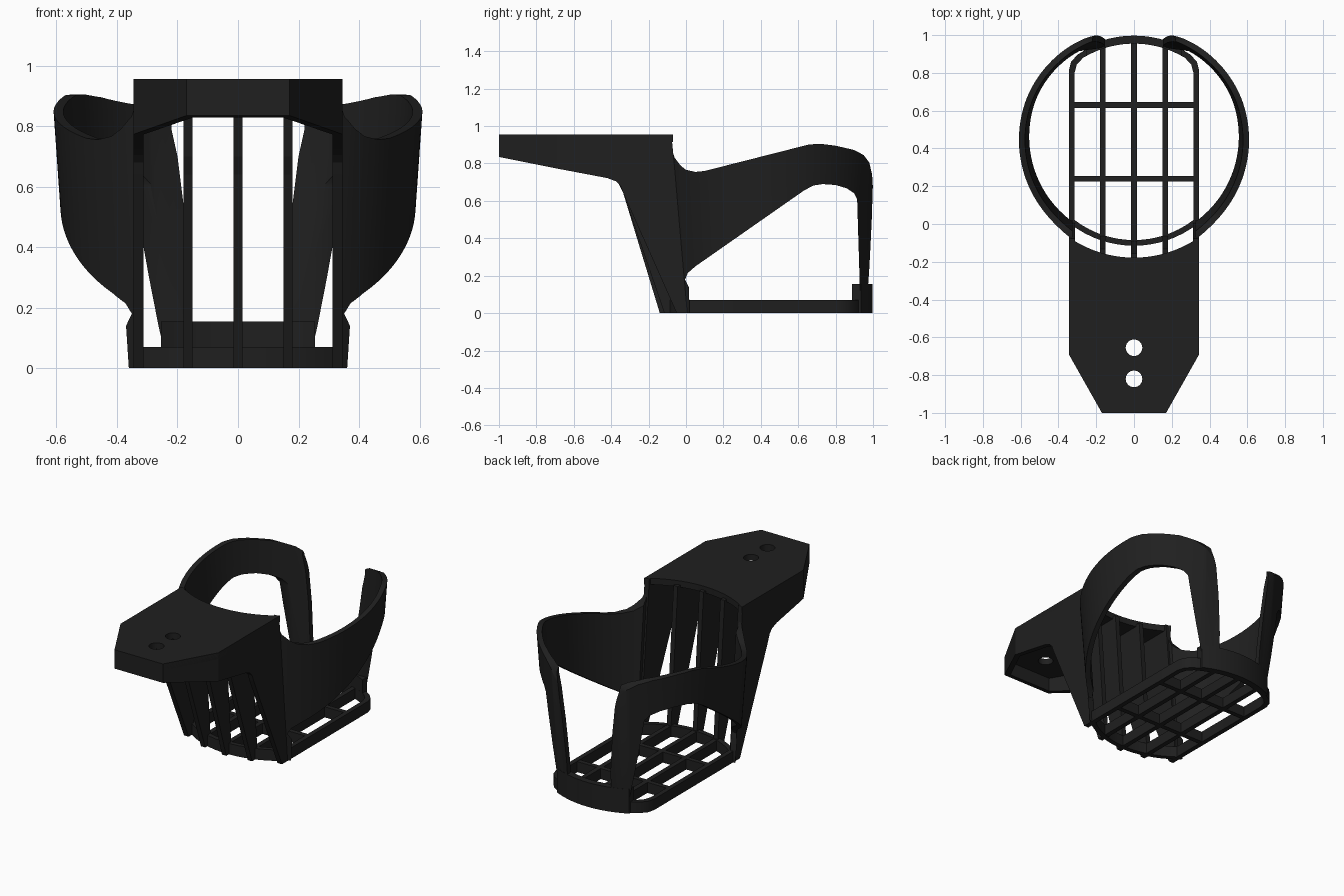
import bpy, bmesh, math
from mathutils import Vector

if "Cube" in bpy.data.objects:
    bpy.data.objects.remove(bpy.data.objects["Cube"])

C = 0.435                      # y of the cup axis
mat = bpy.data.materials.new("dark_plastic")
mat.diffuse_color = (0.014, 0.014, 0.014, 1)
mat.use_nodes = True
mat.node_tree.nodes["Principled BSDF"].inputs["Base Color"].default_value = mat.diffuse_color


def finish(name, bm):
    bmesh.ops.recalc_face_normals(bm, faces=bm.faces[:])
    me = bpy.data.meshes.new(name)
    bm.to_mesh(me)
    bm.free()
    me.materials.append(mat)
    ob = bpy.data.objects.new(name, me)
    bpy.context.collection.objects.link(ob)
    return ob


def prism(name, pts, axis, a, b, low=None):
    """Extrude a 2D outline along an axis; low(y) reshapes the underside of z prisms."""
    bm = bmesh.new()
    def place(p, t):
        return {"x": (t, p[0], p[1]), "y": (p[0], t, p[1]), "z": (p[0], p[1], t)}[axis]
    lo = [bm.verts.new(place(p, a)) for p in pts]
    hi = [bm.verts.new(place(p, b)) for p in pts]
    if low:
        for v in lo:
            v.co.z = low(v.co.y)
    bm.faces.new(lo)
    bm.faces.new(hi)
    for i in range(len(pts)):
        j = (i + 1) % len(pts)
        bm.faces.new((lo[i], lo[j], hi[j], hi[i]))
    return finish(name, bm)


def ring(name, loops):
    """Closed tube of quads through equal-length 3D loops."""
    bm = bmesh.new()
    vs = [[bm.verts.new(p) for p in l] for l in loops]
    n = len(vs[0])
    for k in range(len(vs)):
        a, b = vs[k], vs[(k + 1) % len(vs)]
        for i in range(n):
            j = (i + 1) % n
            bm.faces.new((a[i], a[j], b[j], b[i]))
    return finish(name, bm)


def boolean(ob, cutter, op):
    m = ob.modifiers.new("cut", "BOOLEAN")
    m.operation, m.object, m.solver = op, cutter, "EXACT"
    bpy.context.view_layer.objects.active = ob
    bpy.ops.object.modifier_apply(modifier=m.name)
    bpy.data.objects.remove(cutter)


def smooth(ob):
    bpy.ops.object.select_all(action="DESELECT")
    ob.select_set(True)
    bpy.context.view_layer.objects.active = ob
    bpy.ops.object.shade_smooth_by_angle(angle=math.radians(30))


def arc_y(r, x, side):
    return C + side * math.sqrt(r * r - x * x)


def circle(r, z, n=128):
    return [(r * math.cos(2 * math.pi * i / n), C + r * math.sin(2 * math.pi * i / n), z)
            for i in range(n)]


# Tapered cup shell, trimmed by its side silhouette into two arms with back struts
shell = ring("cup_arms", [circle(0.55, 0), circle(0.62, 1), circle(0.588, 1), circle(0.518, 0)])
side = [(-.2, .001), (-.2, .954), (-.085, .954), (-.08, .89), (-.06, .83), (-.03, .79), (0, .766),
        (.05, .755), (.1, .76), (.6, .887), (.66, .902), (.72, .905), (.8, .895), (.9, .872),
        (.95, .845), (.98, .805), (.995, .74), (1.0, .66), (1.1, .6), (1.1, .001),
        (.935, .001), (.93, .12), (.915, .61), (.9, .64), (.86, .667), (.8, .685), (.73, .69),
        (.68, .682), (.63, .655), (.05, .25), (.01, .215), (-.005, .18), (.015, .14), (.02, .001)]
boolean(shell, prism("side_cut", side, "x", -1, 1), "INTERSECT")
boolean(shell, prism("front_gap", [(-.325, -.1), (.325, -.1), (.325, 1.1), (-.325, 1.1)],
                     "y", -.5, .3), "DIFFERENCE")
half = [(.15, -.1), (.155, .25), (.175, .5), (.2, .7), (.22, .79), (.22, 1.1)]
boolean(shell, prism("back_gap", half + [(-x, z) for x, z in reversed(half)],
                     "y", .7, 1.3), "DIFFERENCE")
smooth(shell)


# Base frame with curved ends
def base_outline(r, w):
    ya = arc_y(r, w, 1)
    xs = [(w - .045) * (1 - i / 8) for i in range(17)]
    back = [(w, ya - .05), (w - .012, ya - .005)] + [(x, arc_y(r, x, 1)) for x in xs]
    back += [(-w + .012, ya - .005), (-w, ya - .05)]
    front = [(w * (i / 8 - 1), arc_y(r, w * (i / 8 - 1), -1)) for i in range(17)]
    return back + front


out, inn = base_outline(.55, .345), base_outline(.52, .315)
smooth(ring("base_frame", [[(x, y, z) for x, y in o] for o, z in
                           ((out, 0), (out, .07), (inn, .07), (inn, 0))]))

# Raised rim at the back of the base
xs = [.255 - .51 * i / 20 for i in range(21)]
smooth(prism("back_rim", [(x, arc_y(.562, x, 1)) for x in xs] +
             [(x, arc_y(.52, x, 1)) for x in reversed(xs)], "z", 0, .155))

# Floor slats
T = .015
for x in (-.165, 0, .165):
    y0, y1 = arc_y(.535, x, -1), arc_y(.535, x, 1)
    prism("floor_slat", [(x - T, y0), (x + T, y0), (x + T, y1), (x - T, y1)], "z", .001, .068)
for y in (.24, .63):
    prism("floor_crossbar", [(-.33, y - T), (.33, y - T), (.33, y + T), (-.33, y + T)],
          "z", .001, .068)

# Upright fins between plate and base
for x in (-.165, 0, .165):
    f = arc_y(.575, x, -1)
    prism("front_fin", [(f, 0), (-.335, .64), (-.365, .70), (-.43, .93),
                        (arc_y(.59, x, -1), .93), (arc_y(.52, x, -1), 0)], "x", x - T, x + T)

# Side walls joining plate, arms and base
for s in (-1, 1):
    prism("side_wall", [(-.69, .773), (-.42, .722), (-.375, .705), (-.35, .68), (-.335, .64),
                        (-.05, 0), (.012, 0), (-.078, .955), (-.69, .955)],
          "x", s * .313, s * .345)

# Front lip under the plate
prism("plate_lip", [(-.345, -.69), (-.17, -1), (.17, -1), (.345, -.69),
                    (.31, -.69), (.15, -.965), (-.15, -.965), (-.31, -.69)],
      "z", .8, .955, low=lambda y: .835 - .2 * (y + 1))

# Mounting plate with concave rear edge and two screw holes
rear = [(.345 - .69 * i / 24, arc_y(.605, .345 - .69 * i / 24, -1) - .008) for i in range(25)]
plate = prism("mounting_plate", [(-.345, -.69), (-.17, -1), (.17, -1), (.345, -.69)] + rear,
              "z", .915, .955)
for y in (-.655, -.82):
    hole = [(.044 * math.cos(a * math.pi / 16), y + .044 * math.sin(a * math.pi / 16))
            for a in range(32)]
    boolean(plate, prism("hole_cut", hole, "z", .8, 1.1), "DIFFERENCE")
smooth(plate)
